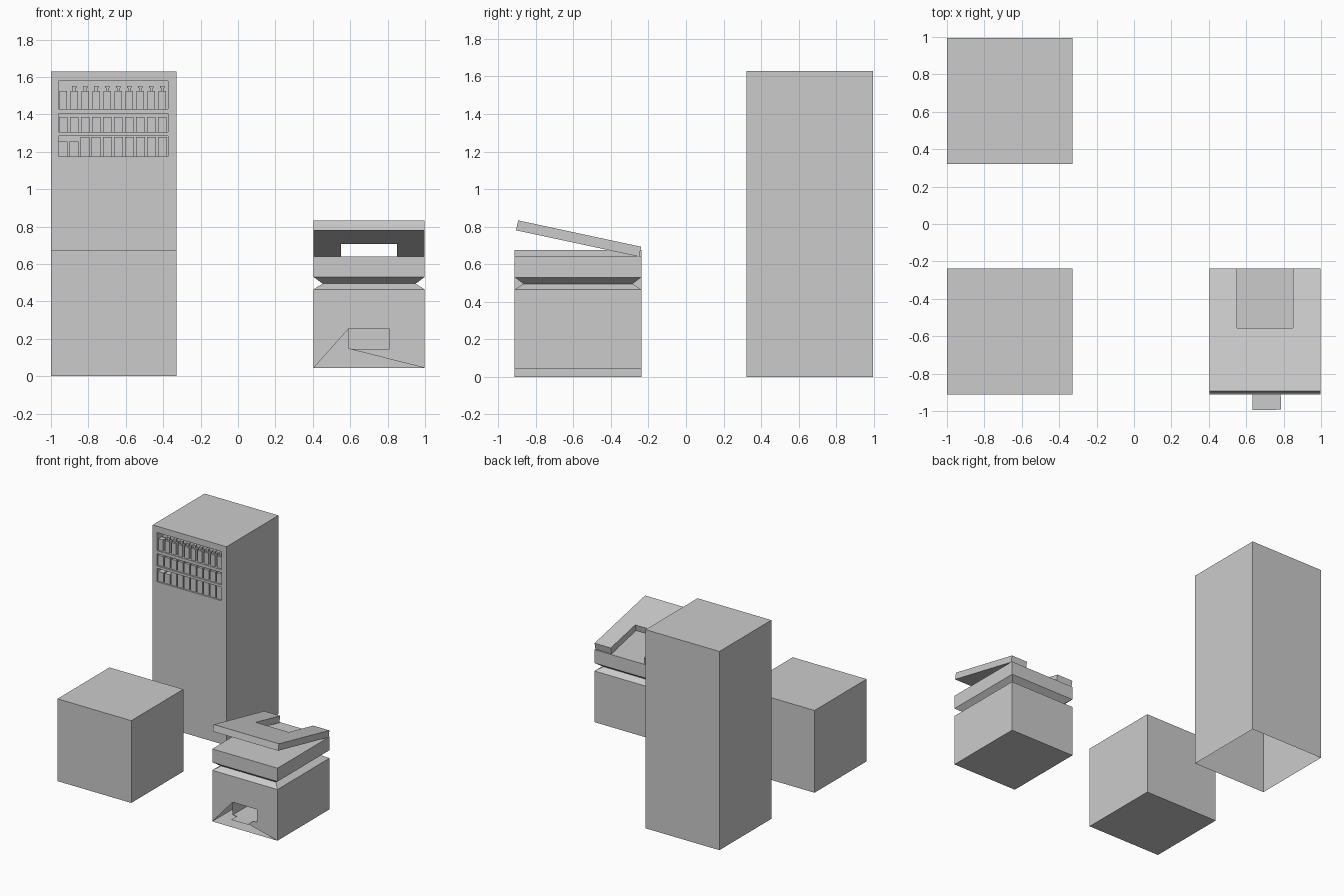
import bpy, bmesh
from math import radians, sin, cos

if "Cube" in bpy.data.objects:
    bpy.data.objects.remove(bpy.data.objects["Cube"])


def build(name, faces, fix_normals=True):
    """Make one object from a list of polygons (each a list of points)."""
    bm = bmesh.new()
    for f in faces:
        bm.faces.new([bm.verts.new(p) for p in f])
    bmesh.ops.remove_doubles(bm, verts=bm.verts, dist=0.0005)
    if fix_normals:
        bmesh.ops.recalc_face_normals(bm, faces=bm.faces)
    me = bpy.data.meshes.new(name)
    bm.to_mesh(me)
    bm.free()
    ob = bpy.data.objects.new(name, me)
    bpy.context.collection.objects.link(ob)
    return ob


def box(x0, x1, y0, y1, z0, z1, skip=""):
    """Faces of a box; skip drops sides: f(ront) b(ack) d(own) u(p)."""
    a, b, c, d = (x0, y0), (x1, y0), (x1, y1), (x0, y1)

    def wall(p, q):
        return [(*p, z0), (*q, z0), (*q, z1), (*p, z1)]
    sides = {"f": wall(a, b), "r": wall(b, c), "b": wall(c, d), "l": wall(d, a),
             "u": [(*p, z1) for p in (a, b, c, d)],
             "d": [(*p, z0) for p in (d, c, b, a)]}
    return [f for k, f in sides.items() if k not in skip]


def front_quad(x0, x1, z0, z1, y):
    return [(x0, y, z0), (x1, y, z0), (x1, y, z1), (x0, y, z1)]


# Plain cube unit
build("cube_cabinet", box(-1, -0.33, -0.912, -0.238, 0, 0.675))

# Tall dispenser shell, open underneath, with three recessed shelves
X0, X1, Y0, Y1, H = -1.0, -0.33, 0.322, 0.995, 1.63
SX0, SX1, DEPTH = -0.96, -0.375, 0.08
shelves = [(1.175, 1.285), (1.305, 1.405), (1.43, 1.578)]
faces = box(X0, X1, Y0, Y1, 0, H, "fd")
faces += [front_quad(X0, SX0, 0, H, Y0), front_quad(SX1, X1, 0, H, Y0)]
z = 0
for lo, hi in shelves:
    faces.append(front_quad(SX0, SX1, z, lo, Y0))
    faces += box(SX0, SX1, Y0, Y0 + DEPTH, lo, hi, "f")
    z = hi
faces.append(front_quad(SX0, SX1, z, H, Y0))
build("dispenser_shell", faces)

# Goods on the shelves
STEP = 0.059
bottles, cartons, packets = [], [], []
for i in range(10):
    c = -0.935 + i * STEP
    f, k = Y0 + 0.012, Y0 + 0.054
    bottles += box(c - 0.02, c + 0.02, f, k, 1.43, 1.525)
    if i:
        m = (f + k) / 2
        bottles += box(c - 0.008, c + 0.008, m - 0.008, m + 0.008, 1.525, 1.54)
        bottles += box(c - 0.012, c + 0.012, m - 0.012, m + 0.012, 1.54, 1.552)
    cartons += box(c - 0.023, c + 0.023, f, k, 1.305, 1.387)
    packets += box(c - 0.024, c + 0.024, f, k, 1.175, 1.255 if i < 2 else 1.28)
build("bottles", bottles)
build("cartons", cartons)
build("packets", packets)

# Copier body: stacked rectangles with a pinched waist
CX0, CX1, CY0, CY1 = 0.405, 0.997, -0.912, -0.238
rings = []
for z, ins in [(0.045, 0), (0.465, 0), (0.495, 0.047), (0.53, 0), (0.64, 0)]:
    a, b, c, d = CX0 + ins, CX1 - ins, CY0 + ins, CY1 - ins
    rings.append([(a, c, z), (b, c, z), (b, d, z), (a, d, z)])
faces = [rings[0][::-1], rings[-1]]
for n, (lo, hi) in enumerate(zip(rings, rings[1:])):
    for i in range(4):
        if n == 0 and i == 0:
            continue
        j = (i + 1) % 4
        faces.append([lo[i], lo[j], hi[j], hi[i]])
# front panel around the paper outlet, broken open at the lower left
tx0, tx1, tz0, tz1 = 0.59, 0.81, 0.147, 0.252
hole = front_quad(tx0, tx1, tz0, tz1, CY0)
bl, br, tr, tl = rings[0][0], rings[0][1], rings[1][1], rings[1][0]
faces += [[bl, hole[3], tl], [tl, hole[3], hole[2], tr],
          [tr, hole[2], hole[1], br], [br, hole[1], hole[0]]]
faces += box(tx0, tx1, CY0, CY0 + 0.25, tz0, tz1, "f")
build("copier_body", faces)

# Tilted lid with a notch at the hinge side
ang = radians(12.1)


def lid_point(x, s, t):
    return (x, -0.25 - s * cos(ang) + t * sin(ang),
            0.64 + s * sin(ang) + t * cos(ang))


n0, n1, ns, length, thick = 0.55, 0.85, 0.324, 0.67, 0.054
pieces = []
outline = [(CX0, 0), (CX0, length), (CX1, length), (CX1, 0),
           (n1, 0), (n1, ns), (n0, ns), (n0, 0)]
pieces.append([lid_point(x, s, thick) for x, s in outline])
pieces.append([lid_point(x, s, 0) for x, s in outline[::-1]])
for (xa, sa), (xb, sb) in zip(outline, outline[1:] + outline[:1]):
    pieces.append([lid_point(xa, sa, 0), lid_point(xb, sb, 0),
                   lid_point(xb, sb, thick), lid_point(xa, sa, thick)])
build("copier_lid", pieces)

# Loose sheets: one on the glass, one in the outlet
for name, x, y, z, rot in [("sheet_on_glass", 0.664, -0.377, 0.643, 10.5),
                           ("sheet_in_outlet", 0.708, -0.888, 0.151, 1)]:
    w, h = 0.076, 0.106
    ob = build(name, [[(-w, -h, 0), (w, -h, 0), (w, h, 0), (-w, h, 0)]], False)
    ob.location = (x, y, z)
    ob.rotation_euler.z = radians(rot)
